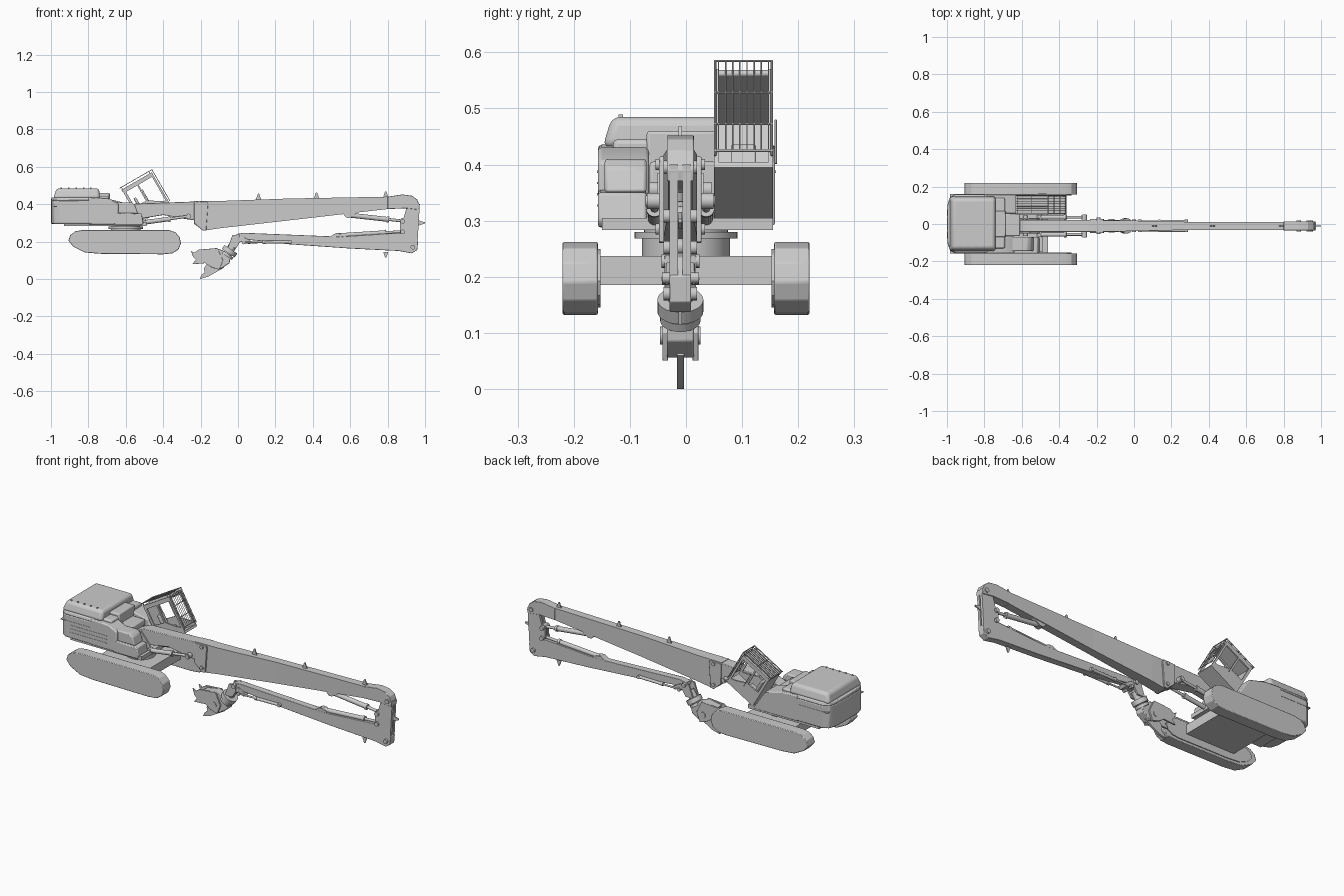
import bpy, bmesh, math
from mathutils import Vector

CY = -0.01  # boom centre line in y


def finish(name, bm, bevel=0, seg=2):
    bmesh.ops.recalc_face_normals(bm, faces=bm.faces)
    me = bpy.data.meshes.new(name)
    bm.to_mesh(me)
    bm.free()
    ob = bpy.data.objects.new(name, me)
    bpy.context.collection.objects.link(ob)
    if bevel:
        m = ob.modifiers.new("bevel", 'BEVEL')
        m.width, m.segments, m.limit_method = bevel, seg, 'ANGLE'
    bpy.ops.object.select_all(action='DESELECT')
    ob.select_set(True)
    bpy.context.view_layer.objects.active = ob
    bpy.ops.object.shade_smooth_by_angle(angle=math.radians(25))
    return ob


def loft(name, a, b, bevel=0, seg=2):
    """Closed solid between two matching loops of points."""
    bm = bmesh.new()
    va, vb = [bm.verts.new(p) for p in a], [bm.verts.new(p) for p in b]
    bm.faces.new(va)
    bm.faces.new(vb)
    for i in range(len(va)):
        j = (i + 1) % len(va)
        bm.faces.new((va[i], va[j], vb[j], vb[i]))
    return finish(name, bm, bevel, seg)


def prism(name, pts, y0, y1, bevel=0):
    return loft(name, [(x, y0, z) for x, z in pts], [(x, y1, z) for x, z in pts], bevel)


def box(name, x0, x1, y0, y1, z0, z1, bevel=0):
    return prism(name, [(x0, z0), (x1, z0), (x1, z1), (x0, z1)], y0, y1, bevel)


def rod(name, p, q, r, n=16):
    p, q = Vector(p), Vector(q)
    rot = (q - p).to_track_quat('Z', 'Y')
    ring = [rot @ Vector((r * math.cos(t), r * math.sin(t), 0))
            for t in (2 * math.pi * i / n for i in range(n))]
    return loft(name, [p + v for v in ring], [q + v for v in ring])


def cylinder(name, p, q, r, split=0.6):
    """Hydraulic cylinder: barrel, thinner rod, end eyes."""
    p, q = Vector(p), Vector(q)
    m = p.lerp(q, split)
    rod(name + "_barrel", p, m, r)
    rod(name + "_gland", m - (q - p).normalized() * 0.012, m, r * 1.25)
    rod(name + "_rod", m, q, r * 0.6)
    for e, tag in ((p, "a"), (q, "b")):
        d = Vector((0, r * 1.1, 0))
        rod(name + "_eye_" + tag, e - d, e + d, r * 1.2)


# --- undercarriage
track = [(-.907, .205), (-.897, .235), (-.87, .255), (-.83, .262), (-.37, .262), (-.335, .25),
         (-.312, .225), (-.305, .19), (-.318, .158), (-.35, .137), (-.40, .132), (-.74, .135),
         (-.82, .142), (-.88, .172)]
for s, tag in ((-1, "right"), (1, "left")):
    prism("track_" + tag, track, s * .157, s * .22, .003)
    inner = [(-.6 + (x + .6) * .9, .2 + (z - .2) * .8) for x, z in track]
    prism("track_frame_" + tag, inner, s * .152, s * .16)
box("cross_beam", -.76, -.46, -.155, .155, .185, .237)
rod("turntable_base", (-.6, 0, .23), (-.6, 0, .27), .078, 40)
rod("turntable_ring", (-.6, 0, .268), (-.6, 0, .28), .092, 40)
rod("turntable_neck", (-.6, 0, .27), (-.6, 0, .30), .075, 40)

# --- upper body: counterweight, side panels, hood
cw = [(-.78, -.157), (-.955, -.157), (-.985, -.14), (-.998, -.1), (-1, 0), (-.998, .1),
      (-.985, .142), (-.955, .159), (-.78, .159)]
cw_in = [(-.9 + (x + .9) * .97, y * .96) for x, y in cw]
loft("counterweight", [(x, y, .295) for x, y in cw], [(x, y, .422) for x, y in cw], .006)
loft("counterweight_top", [(x, y, .42) for x, y in cw], [(x, y, .437) for x, y in cw_in], .004)
box("counterweight_seam", -.985, -.80, -.1585, .1605, .385, .389)
hx0, hx1 = -.988, -.738
loft("hood", [(hx0, -.149, .43), (hx1, -.149, .43), (hx1, .152, .43), (hx0, .152, .43)],
     [(hx0 + .018, -.132, .485), (hx1 - .005, -.132, .485), (hx1 - .005, .135, .485),
      (hx0 + .018, .135, .485)], .016, 4)
box("deck", -.93, -.49, -.15, .155, .283, .305)
prism("right_side_body", [(-.80, .292), (-.64, .292), (-.64, .405), (-.69, .43), (-.80, .435)],
      -.157, -.066, .006)
prism("right_front_box", [(-.66, .288), (-.515, .288), (-.505, .30), (-.515, .35), (-.66, .355)],
      -.157, -.07, .005)
prism("right_tank", [(-.66, .35), (-.535, .35), (-.55, .395), (-.57, .41), (-.66, .41)],
      -.145, -.07, .006)
prism("left_side_body", [(-.80, .292), (-.525, .292), (-.535, .31), (-.60, .405), (-.70, .43),
                         (-.80, .435)], .055, .159, .005)
box("engine_step", -.76, -.69, -.13, .14, .40, .445, .008)
box("engine_block", -.80, -.685, -.07, .07, .29, .46, .006)
box("valve_block", -.69, -.61, -.065, .055, .29, .405, .006)
for i in range(5):
    box(f"hood_bolt_{i}", -.95 + i * .04, -.942 + i * .04, -.12, -.112, .483, .489)
for z in (.325, .345, .365):
    box(f"side_groove_{int(z*1000)}", -.93, -.70, -.1585, -.155, z, z + .004)

# --- tilted cab, drawn in its own (forward u, up w) frame
ca, sa = math.cos(math.radians(30)), math.sin(math.radians(30))


def cab(u, w):
    return (-.52 + u * ca - w * sa, .302 + u * sa + w * ca)


def cab_box(name, u0, u1, w0, w1, y0, y1, bevel=0):
    return prism(name, [cab(*p) for p in ((u0, w0), (u1, w0), (u1, w1), (u0, w1))], y0, y1, bevel)


def cab_rod(name, a, b, ya, yb, r=.0016):
    (xa, za), (xb, zb) = cab(*a), cab(*b)
    return rod(name, (xa, ya, za), (xb, yb, zb), r, 6)


Y0, Y1, D, H = .05, .155, .185, .203
cab_box("cab_floor", 0, D, 0, .012, Y0, Y1)
cab_box("cab_roof", -.003, D, H - .012, H, Y0, Y1, .004)
cab_box("cab_back_wall", 0, .008, 0, H, Y0, Y1)
for y, tag in ((Y0, "right"), (Y1 - .008, "left")):
    prism("cab_side_" + tag, [cab(*p) for p in ((0, 0), (D, 0), (D, .03), (.15, .045), (.09, .085),
                                               (0, .09))], y, y + .008)
    for u, w in ((0, .014), (.082, .009), (D - .011, .011)):
        cab_box(f"cab_post_{tag}_{int(u*1000)}", u, u + w, .02, H, y, y + .008)
    cab_box("cab_top_rail_" + tag, 0, D, H - .022, H, y, y + .008)
cab_rod("cab_handrail", (.095, .06), (.095, .15), .16, .16, .002)
cab_box("seat", .035, .09, .03, .05, .08, .125, .004)
cab_box("seat_back", .03, .045, .05, .13, .08, .125, .004)
# falling-object guard: bars over the front window and roof
for i in range(8):
    y = Y0 + .008 + i * .0127
    cab_rod(f"front_guard_bar_{i}", (D + .008, .03), (D + .008, H + .012), y, y, .0012)
    cab_rod(f"roof_guard_bar_{i}", (-.005, H + .012), (D + .008, H + .012), y, y, .0012)
for w in (.03, .085, .15, H + .012):
    cab_rod(f"front_guard_rail_{int(w*1000)}", (D + .008, w), (D + .008, w), Y0, Y1, .0022)
for u in (-.005, .09):
    cab_rod(f"roof_guard_rail_{int(u*1000)}", (u, H + .012), (u, H + .012), Y0, Y1, .0022)
for y in (Y0 + .002, Y1 - .002):
    for u in (.005, .175):
        cab_rod("guard_mount", (u, H - .004), (u, H + .012), y, y, .002)
    cab_rod("guard_side_bar", (-.005, H + .012), (D + .008, H + .012), y, y, .002)
    cab_rod("guard_front_bar", (D + .008, .02), (D + .008, H + .012), y, y, .002)

# --- boom base with lift cylinders
prism("boom_base", [(-.62, .32), (-.61, .375), (-.55, .403), (-.20, .415), (-.20, .31), (-.265, .318),
                    (-.40, .342), (-.54, .318)], CY - .032, CY + .032, .003)
for s, tag in ((-1, "right"), (1, "left")):
    cylinder("lift_cylinder_" + tag, (-.505, CY + s * .046, .302), (-.265, CY + s * .046, .335), .012)
    prism("boom_foot_" + tag, [(-.66, .29), (-.49, .29), (-.51, .325), (-.56, .385), (-.60, .385)],
          CY + s * .033, CY + s * .041)
    prism("boom_flange_" + tag, [(-.235, .412), (-.165, .414), (-.16, .40), (-.17, .262), (-.19, .26),
                                 (-.235, .30)], CY + s * .028, CY + s * .038, .002)
    for z in (.40, .285):
        rod("flange_pin_" + tag, (-.19, CY + s * .03, z), (-.19, CY + s * .044, z), .01)
rod("lift_pin", (-.265, CY - .062, .335), (-.265, CY + .062, .335), .010)
rod("boom_foot_pin", (-.58, CY - .055, .355), (-.58, CY + .055, .355), .014)

# --- main boom, narrowing toward the tip
prism("boom_root", [(-.235, .416), (-.10, .417), (-.10, .271), (-.185, .258), (-.235, .295)],
      CY - .03, CY + .03)


def ring(x, h, z0, z1):
    return [(x, CY - h, z0), (x, CY + h, z0), (x, CY + h, z1), (x, CY - h, z1)]


loft("boom_taper", ring(-.10, .03, .271, .417), ring(.27, .022, .313, .43))
loft("boom_main", ring(.27, .022, .313, .43), ring(.80, .022, .374, .44))
prism("boom_tip", [(.80, .374), (.80, .44), (.88, .452), (.93, .445), (.958, .425), (.972, .39),
                   (.968, .37), (.90, .378)], CY - .024, CY + .024, .002)
for x, z, d in ((.11, .425, .032), (.42, .432, .03), (.79, .438, .03), (.79, .145, -.03)):
    prism(f"hose_fin_{x}", [(x - .014, z), (x + .014, z), (x + .003, z + d), (x - .003, z + d)],
          CY - .003, CY + .003)

# --- end link between boom and arm, with its cylinders
for s, tag in ((-1, "right"), (1, "left")):
    prism("end_link_" + tag, [(.905, .395), (.972, .40), (.958, .16), (.90, .18), (.885, .235),
                              (.865, .25), (.865, .31), (.885, .325)], CY + s * .004, CY + s * .019)
for x, z in ((.945, .395), (.935, .17), (.88, .308), (.88, .252)):
    rod("link_pin", (x, CY - .03, z), (x, CY + .03, z), .012)
prism("tip_fin", [(.962, .315), (1, .303), (1, .297), (.962, .285)], CY - .003, CY + .003)
cylinder("upper_link_cylinder", (.59, CY, .342), (.88, CY, .31), .013, .75)
cylinder("lower_link_cylinder", (.53, CY, .232), (.88, CY, .254), .012, .75)
prism("cylinder_bracket_upper", [(.55, .36), (.66, .37), (.60, .328), (.58, .328)], CY - .018, CY + .018)
prism("cylinder_bracket_lower", [(.48, .22), (.60, .22), (.54, .243), (.52, .243)], CY - .018, CY + .018)

# --- arm
prism("arm", [(-.01, .24), (.03, .247), (.30, .236), (.55, .226), (.86, .247), (.93, .235), (.963, .20),
              (.958, .155), (.93, .137), (.86, .15), (.60, .163), (.27, .186), (.10, .205), (0, .215)],
      CY - .019, CY + .019, .002)
for s in (-1, 1):
    cylinder("tool_cylinder", (.28, CY + s * .024, .198), (.03, CY + s * .024, .195), .008)
prism("tool_rocker", [(.0, .225), (.03, .225), (.075, .20), (.06, .185), (.03, .20), (.0, .195)],
      CY - .026, CY + .026, .002)
rod("arm_end_pin", (0, CY - .034, .228), (0, CY + .034, .228), .012)

# --- crusher tool
for s in (-1, 1):
    prism("tool_bracket", [(-.03, .235), (.012, .238), (.012, .20), (-.01, .165), (-.055, .165)],
          CY + s * .018, CY + s * .028, .001)
rod("rotator_neck", (-.055, CY, .135), (-.018, CY, .195), .022, 20)
rod("rotator_disc", (-.052, CY, .138), (-.038, CY, .159), .041, 28)
rod("rotator_plate", (-.063, CY, .122), (-.054, CY, .135), .036, 28)
prism("crusher_body", [(-.20, .15), (-.12, .165), (-.085, .155), (-.04, .115), (-.045, .085),
                       (-.09, .055), (-.13, .07), (-.18, .11)], CY - .024, CY + .024, .003)
for s in (-1, 1):
    prism("upper_jaw_plate", [(-.252, .152), (-.235, .14), (-.21, .157), (-.11, .165), (-.08, .10),
                              (-.10, .05), (-.14, .062), (-.175, .085), (-.20, .082), (-.245, .08),
                              (-.225, .102), (-.24, .118)], CY + s * .022, CY + s * .032, .001)
    rod("jaw_pin", (-.12, CY, .095), (-.12, CY + s * .036, .095), .016)
prism("lower_jaw", [(-.205, .0), (-.195, .022), (-.178, .035), (-.183, .055), (-.16, .09), (-.10, .10),
                    (-.075, .06), (-.12, .035), (-.16, .012)], CY - .006, CY + .006)
